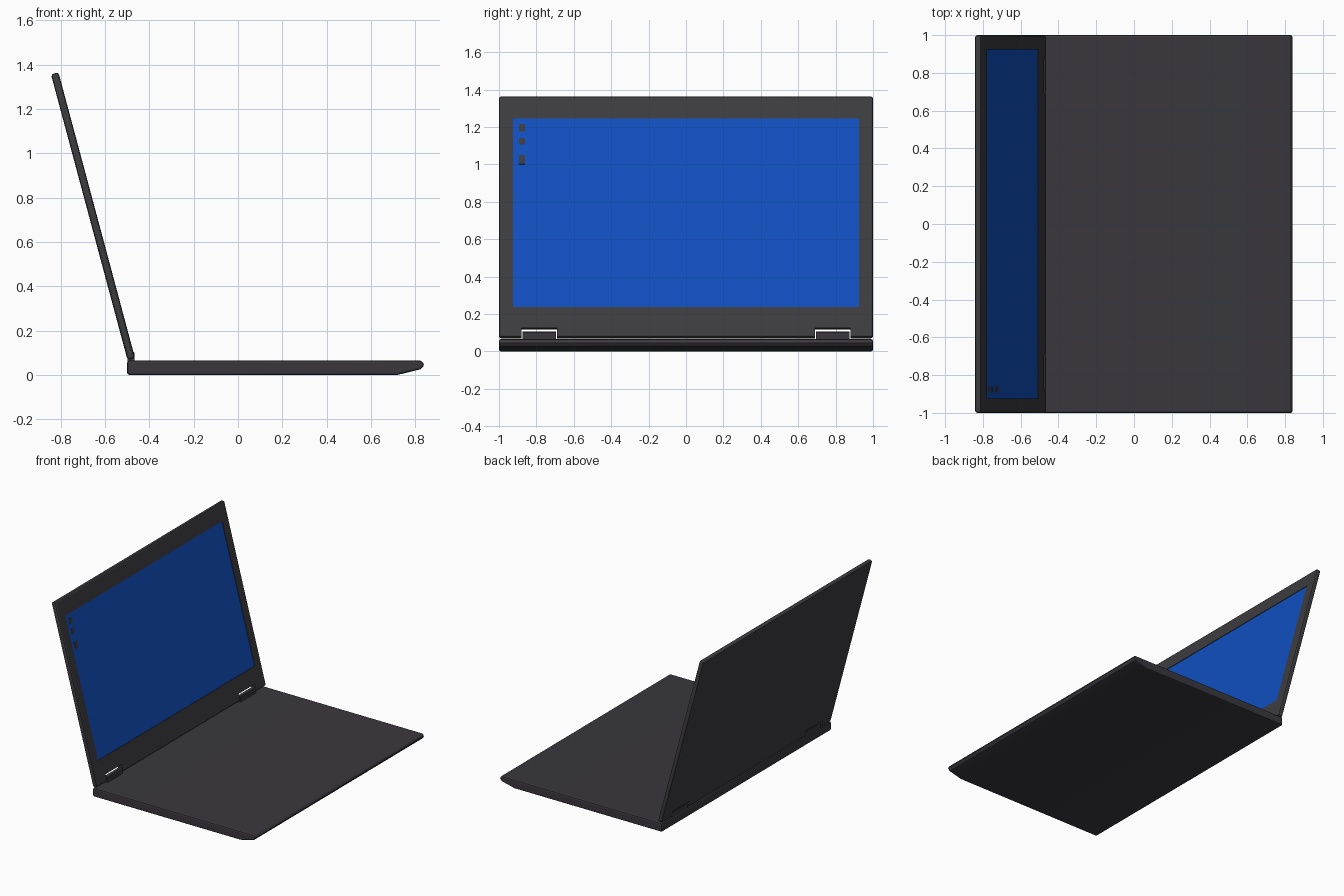
import bpy, bmesh, math
from mathutils import Matrix, Vector

if "Cube" in bpy.data.objects:
    bpy.data.objects.remove(bpy.data.objects["Cube"])


def mat(name, rgb):
    m = bpy.data.materials.new(name)
    m.diffuse_color = (*rgb, 1)
    m.use_nodes = True
    m.node_tree.nodes["Principled BSDF"].inputs["Base Color"].default_value = m.diffuse_color
    return m


BASE = mat("dark plum grey", (0.042, 0.039, 0.048))
LID = mat("charcoal grey", (0.046, 0.046, 0.051))
BLUE = mat("screen blue", (0.005, 0.078, 0.52))

TILT = math.radians(15)
T = 0.035          # lid thickness
L = 1.335          # lid length along its slope
# lid frame: local x = screen normal, local y = y, local z = up the lid
LID_FRAME = Matrix.Translation((-0.4985, 0, 0.067)) @ Matrix.Rotation(-TILT, 4, 'Y')


def finish(bm, name, material, bevel=0, segments=2, frame=None):
    bmesh.ops.recalc_face_normals(bm, faces=bm.faces)
    me = bpy.data.meshes.new(name)
    if bevel:
        sharp = [e for e in bm.edges if e.calc_face_angle(0) > 0.7]
        bmesh.ops.bevel(bm, geom=sharp, offset=bevel, segments=segments,
                        profile=0.5, affect='EDGES', clamp_overlap=True)
    bm.to_mesh(me)
    bm.free()
    ob = bpy.data.objects.new(name, me)
    bpy.context.collection.objects.link(ob)
    me.materials.append(material)
    if frame:
        ob.matrix_world = frame
    return ob


def box(name, lo, hi, material, **kw):
    lo, hi = Vector(lo), Vector(hi)
    bm = bmesh.new()
    bmesh.ops.create_cube(bm, size=1, matrix=Matrix.Translation((lo + hi) / 2)
                          @ Matrix.Diagonal((*(hi - lo), 1)))
    return finish(bm, name, material, **kw)


def prism(name, profile, y0, y1, material, **kw):
    bm = bmesh.new()
    face = bm.faces.new([bm.verts.new((x, y0, z)) for x, z in profile])
    out = bmesh.ops.extrude_face_region(bm, geom=[face])
    bmesh.ops.translate(bm, vec=(0, y1 - y0, 0),
                        verts=[v for v in out["geom"] if isinstance(v, bmesh.types.BMVert)])
    return finish(bm, name, material, **kw)


def cut(ob, cutter):
    bpy.context.view_layer.update()
    mod = ob.modifiers.new("cut", 'BOOLEAN')
    mod.operation = 'DIFFERENCE'
    mod.solver = 'EXACT'
    mod.object = cutter
    bpy.context.view_layer.objects.active = ob
    bpy.ops.object.modifier_apply(modifier=mod.name)
    bpy.data.objects.remove(cutter)


# base slab with tapered front lip
prism("base", [(-0.5, 0.0), (0.72, 0.0), (0.825, 0.026), (0.842, 0.045),
               (0.828, 0.065), (-0.5, 0.065)], -1, 1, BASE, bevel=0.01)

# lid with hinge notches and recessed screen opening
lid = box("lid", (0, -1, 0), (T, 1, L), LID, bevel=0.012, frame=LID_FRAME)
S0, S1, SY = 0.167, 1.211, 0.925
for s in (-1, 1):
    y0, y1 = sorted((s * 0.69, s * 0.88))
    cut(lid, box("notch_cutter", (-0.1, y0, -0.1), (0.1, y1, 0.052), LID, frame=LID_FRAME))
    # hinge block standing on the base
    y0, y1 = sorted((s * 0.695, s * 0.875))
    prism("hinge_" + ("left" if s < 0 else "right"),
          [(-0.498, 0.055), (-0.466, 0.055), (-0.466, 0.1), (-0.472, 0.105),
           (-0.494, 0.105), (-0.499, 0.1)], y0, y1, BASE)
cut(lid, box("screen_cutter", (T - 0.006, -SY, S0), (T + 0.1, SY, S1), LID, frame=LID_FRAME))

# display panel
box("screen", (T - 0.008, -SY, S0), (T - 0.004, SY, S1), BLUE, frame=LID_FRAME)

# desktop icons down the left edge of the display
for i, (z0, z1) in enumerate([(1.175, 1.215), (1.105, 1.14), (1.0, 1.05)]):
    u0, u1 = ((z - 0.075) / math.cos(TILT) for z in (z0, z1))
    box(f"icon_{i + 1}", (T - 0.005, -0.892, u0), (T - 0.002, -0.86, u1), LID, frame=LID_FRAME)

for ob in bpy.context.collection.objects:
    ob.select_set(True)
bpy.ops.object.shade_smooth_by_angle(angle=math.radians(20))
